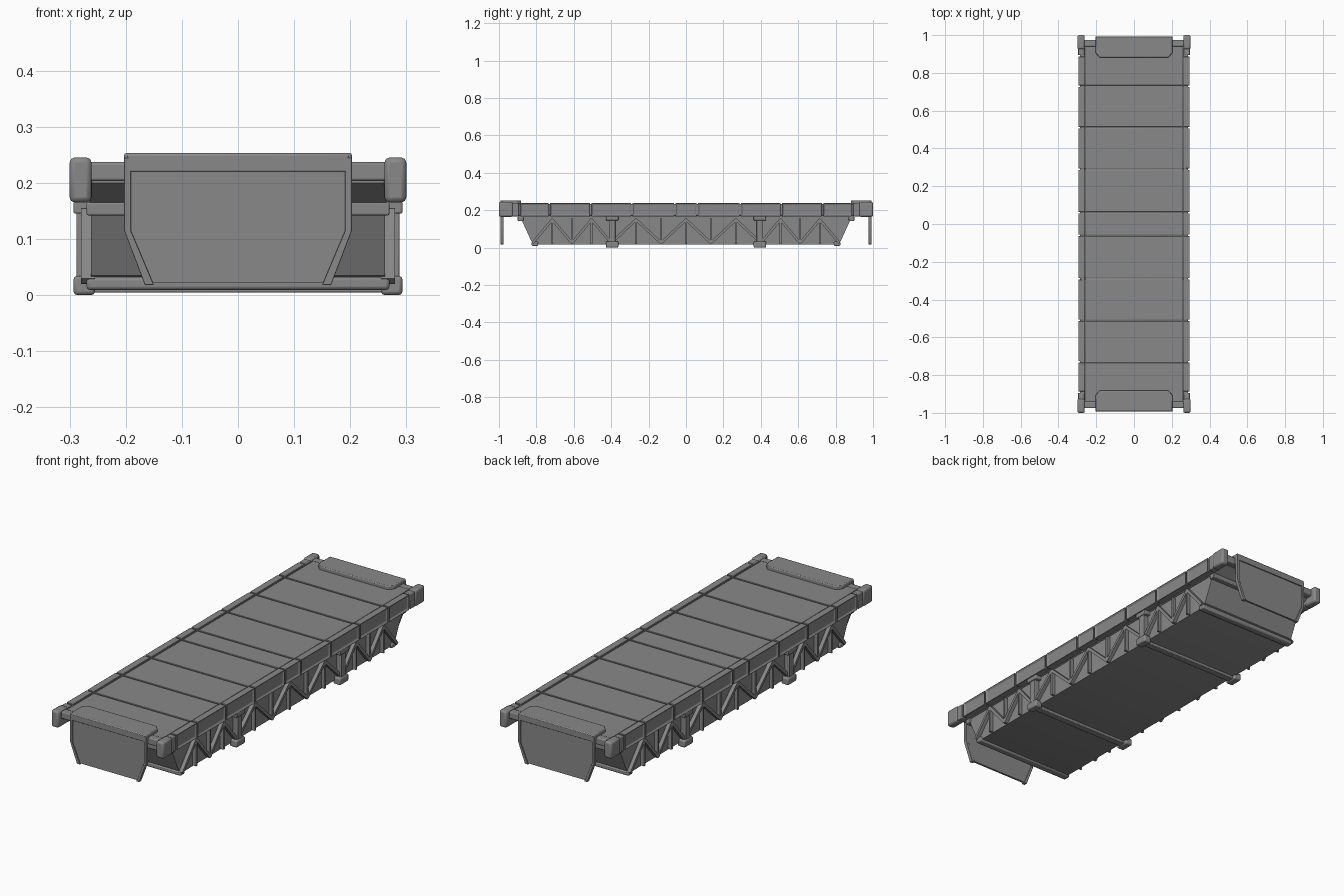
import bpy, bmesh, math
from mathutils import Vector

cube = bpy.data.objects.get("Cube")
if cube:
    bpy.data.objects.remove(cube, do_unlink=True)

grey = bpy.data.materials.new("steel grey")
grey.use_nodes = True
colour = (0.25, 0.25, 0.25, 1)
grey.diffuse_color = colour
grey.node_tree.nodes["Principled BSDF"].inputs["Base Color"].default_value = colour


def finish(name, bm, bevel=0.0):
    bmesh.ops.recalc_face_normals(bm, faces=bm.faces[:])
    mesh = bpy.data.meshes.new(name)
    bm.to_mesh(mesh)
    bm.free()
    mesh.materials.append(grey)
    ob = bpy.data.objects.new(name, mesh)
    bpy.context.collection.objects.link(ob)
    if bevel:
        mod = ob.modifiers.new("soft edges", "BEVEL")
        mod.width = bevel
        mod.segments = 2
        mod.limit_method = "ANGLE"
    bpy.ops.object.select_all(action="DESELECT")
    ob.select_set(True)
    bpy.context.view_layer.objects.active = ob
    bpy.ops.object.shade_smooth_by_angle(angle=math.radians(30))
    return ob


def box_mesh(lo, hi):
    bm = bmesh.new()
    bmesh.ops.create_cube(bm, size=1)
    for v in bm.verts:
        v.co = Vector([a + (b - a) * (c + 0.5) for a, b, c in zip(lo, hi, v.co)])
    return bm


def box(name, lo, hi, bevel=0.0):
    return finish(name, box_mesh(lo, hi), bevel)


def prism(name, points, axis, start, end, bevel=0.0, border=None):
    """Extrude a flat outline along an axis; a border leaves only its rim."""
    bm = bmesh.new()

    def place(p):
        co = list(p)
        co.insert(axis, start)
        return co
    face = bm.faces.new([bm.verts.new(place(p)) for p in points])
    if border:
        bmesh.ops.inset_region(bm, faces=[face], thickness=border, use_even_offset=True)
        bmesh.ops.delete(bm, geom=[face], context="FACES_ONLY")
    result = bmesh.ops.extrude_face_region(bm, geom=bm.faces[:], use_keep_orig=True)
    move = Vector((0, 0, 0))
    move[axis] = end - start
    bmesh.ops.translate(bm, vec=move, verts=[g for g in result["geom"] if isinstance(g, bmesh.types.BMVert)])
    return finish(name, bm, bevel)


def strut(name, side, a, b, width=0.014):
    """Flat bar lying along the truss, between two (y, z) points."""
    a, b = Vector(a), Vector(b)
    d = (b - a).normalized() * width / 2
    n = Vector((-d.y, d.x))
    prism(name, [a + n, b + n, b - n, a - n], 0, side * 0.255, side * 0.28)


SEAMS = [0.06, 0.29, 0.51, 0.73, 0.89]
CUTS = [-s for s in reversed(SEAMS)] + SEAMS
GAP = 0.004

# Deck: a core with sloped undersides and slabs parted by narrow grooves
prism("deck_core", [(-0.945, 0.2), (-0.945, 0.229), (0.945, 0.229), (0.945, 0.2),
                    (0.89, 0.162), (-0.89, 0.162)], 0, -0.265, 0.265)
slab_ends = [-0.945] + CUTS[1:-1] + [0.945]
for i, (a, b) in enumerate(zip(slab_ends, slab_ends[1:])):
    box(f"deck_slab_{i}", (-0.257, a + GAP, 0.22), (0.257, b - GAP, 0.236), 0.002)

# Hull below the deck
HULL = [(-0.9, 0.165), (0.9, 0.165), (0.84, 0.035), (0.8, 0.01), (-0.8, 0.01), (-0.84, 0.035)]
hull = [(y * 0.985, max(z, 0.017)) for y, z in HULL]
prism("hull", hull, 0, -0.262, 0.262)

for side in (-1, 1):
    label = "left" if side > 0 else "right"

    def side_box(name, x0, x1, y0, y1, z0, z1, bevel=0.003):
        xs = sorted((side * x0, side * x1))
        return box(f"{label}_{name}", (xs[0], y0, z0), (xs[1], y1, z1), bevel)

    # Side rail: core, recessed segments and rounded end posts
    side_box("rail_core", 0.26, 0.287, -0.95, 0.95, 0.172, 0.234)
    for i, (a, b) in enumerate(zip(CUTS, CUTS[1:])):
        xs = sorted((side * 0.262, side * 0.296))
        bm = box_mesh((xs[0], a + GAP, 0.167), (xs[1], b - GAP, 0.24))
        bm.normal_update()
        outer = [f for f in bm.faces if f.normal.x * side > 0.9]
        bmesh.ops.inset_region(bm, faces=outer, thickness=0.013)
        bmesh.ops.translate(bm, vec=(-side * 0.008, 0, 0), verts=outer[0].verts[:])
        finish(f"{label}_rail_segment_{i}", bm, 0.002)

    # Truss frame around each side of the hull
    prism(f"{label}_truss_frame", HULL, 0, side * 0.25, side * 0.289, 0.006, 0.022)

    # Truss bars: bays with alternating diagonals
    for first, last, bays in ((-0.82, -0.4, 4), (-0.4, 0.4, 6), (0.4, 0.82, 4)):
        step = (last - first) / bays
        for k in range(bays):
            y0, y1 = first + k * step, first + (k + 1) * step
            up = k % 2 == 0
            strut(f"{label}_truss_diagonal", side, (y0, 0.025 if up else 0.15),
                  (y1, 0.15 if up else 0.025))
            if k:
                strut(f"{label}_truss_upright", side, (y0, 0.02), (y0, 0.155), 0.01)

    for end in (-1, 1):
        where = "back" if end > 0 else "front"

        def end_box(name, x0, x1, y0, y1, z0, z1, bevel=0.003):
            ys = sorted((end * y0, end * y1))
            return side_box(f"{where}_{name}", x0, x1, *ys, z0, z1, bevel)

        end_box("end_post", 0.261, 0.3, 0.925, 1.0, 0.165, 0.245, 0.009)
        end_box("rail_end", 0.262, 0.296, 0.894, 0.93, 0.167, 0.24)

        # Clamps holding the truss
        end_box("clamp_bar", 0.255, 0.288, 0.377, 0.413, 0.02, 0.16)
        end_box("clamp_foot", 0.255, 0.293, 0.362, 0.428, 0.0, 0.034, 0.006)
        end_box("clamp_head", 0.255, 0.293, 0.362, 0.428, 0.145, 0.167)

        # Raised rim down each side of the end flap
        rim = [(0.203, 0.245), (0.203, 0.115), (0.166, 0.018), (0.15, 0.018), (0.191, 0.115), (0.191, 0.245)]
        prism(f"{label}_{where}_flap_rim", [(side * x, z) for x, z in rim], 1, end * 0.976, end * 0.993, 0.001)

# Ends and crossing parts
for end in (-1, 1):
    where = "back" if end > 0 else "front"

    def cross(name, half, y0, y1, z0, z1, bevel=0.003):
        ys = sorted((end * y0, end * y1))
        box(f"{where}_{name}", (-half, ys[0], z0), (half, ys[1], z1), bevel)

    cross("end_beam", 0.27, 0.94, 0.975, 0.203, 0.237, 0.005)
    cross("hull_top_beam", 0.27, 0.87, 0.9, 0.142, 0.165)
    cross("hull_bottom_beam", 0.27, 0.79, 0.825, 0.009, 0.032, 0.006)
    cross("under_beam", 0.27, 0.378, 0.412, 0.004, 0.03)

    # Hanging flap with its folded cap on the deck
    half = [(0.197, 0.24), (0.197, 0.115), (0.16, 0.022)]
    plate = half + [(-x, z) for x, z in reversed(half)]
    prism(f"{where}_flap_plate", plate, 1, end * 0.978, end * 0.988)
    cross("flap_header", 0.197, 0.97, 0.993, 0.22, 0.25, 0.002)
    cap_half = [(0.203, 0.992), (0.203, 0.905), (0.183, 0.882)]
    cap = cap_half + [(-x, y) for x, y in reversed(cap_half)]
    prism(f"{where}_flap_cap", [(x, end * y) for x, y in cap], 2, 0.228, 0.253, 0.004)
